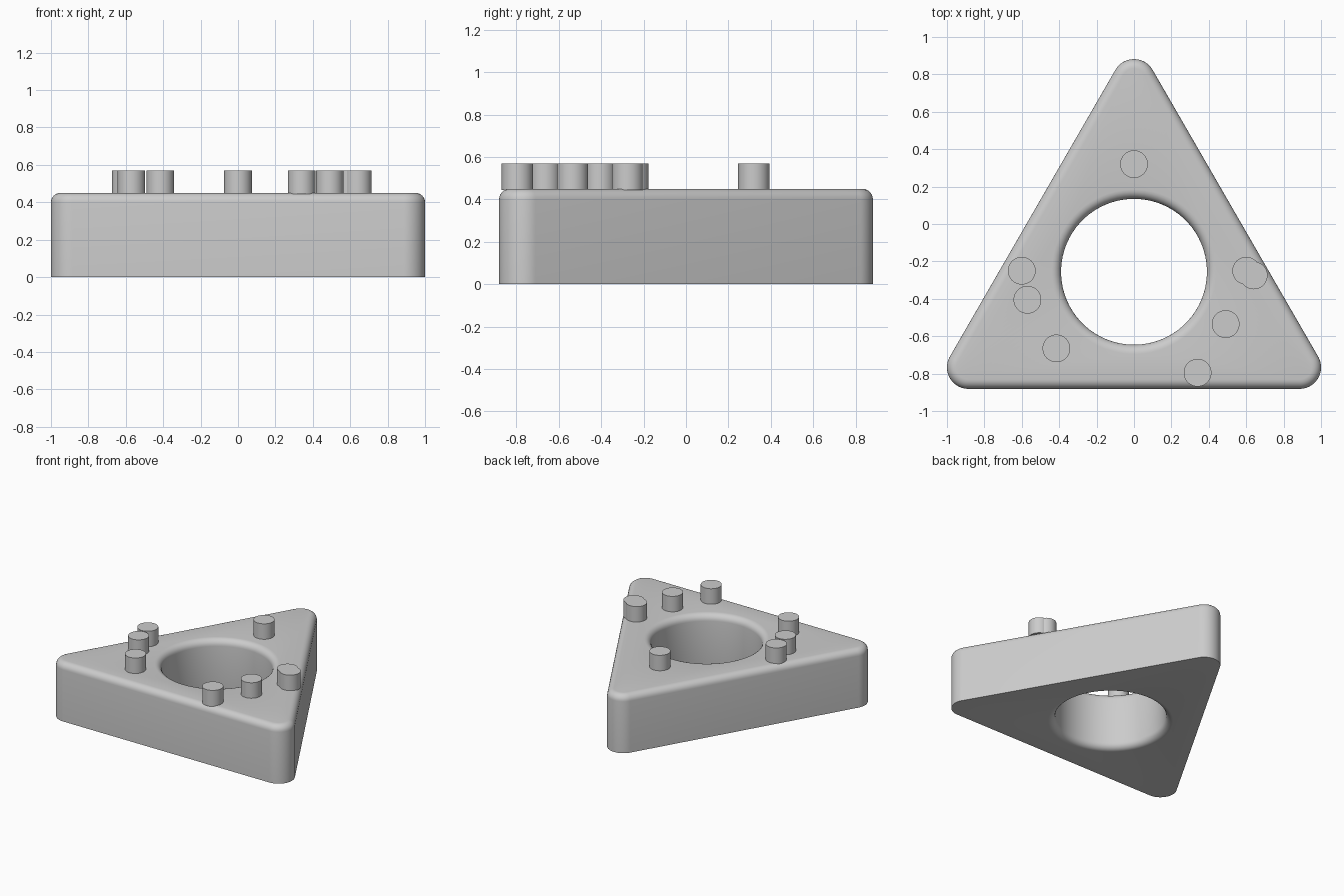
import bpy
import bmesh
from math import sin, cos, pi, radians

cube = bpy.data.objects.get("Cube")
if cube:
    bpy.data.objects.remove(cube, do_unlink=True)

grey = bpy.data.materials.new("plain grey")
grey.use_nodes = True
COLOR = (0.6, 0.6, 0.6, 1)
grey.diffuse_color = COLOR
grey.node_tree.nodes["Principled BSDF"].inputs["Base Color"].default_value = COLOR

HEIGHT = 0.45
FILLET = 0.05
CORNER = 0.115
REACH = 1.022        # centroid to corner centre
MID_Y = -0.2555      # centroid and hole centre
HOLE = 0.39
STEPS = 24           # points per triangle corner


def outer_ring(inset, z):
    """Rounded triangle outline, moved inwards by inset."""
    pts = []
    for c in range(3):
        mid = pi / 2 + c * 2 * pi / 3
        for i in range(STEPS):
            a = mid + radians(120) * (i / (STEPS - 1) - 0.5)
            r = CORNER - inset
            pts.append((REACH * cos(mid) + r * cos(a),
                        MID_Y + REACH * sin(mid) + r * sin(a), z))
    return pts


def hole_ring(radius, z):
    """Circle whose points pair up with those of the outline."""
    pts = []
    for i in range(3 * STEPS):
        a = pi / 2 + 2 * pi * (i - (STEPS - 1) / 2) / (3 * STEPS)
        pts.append((radius * cos(a), MID_Y + radius * sin(a), z))
    return pts


def finish(obj):
    obj.data.materials.append(grey)
    bpy.ops.object.select_all(action="DESELECT")
    obj.select_set(True)
    bpy.context.view_layer.objects.active = obj
    bpy.ops.object.shade_smooth_by_angle(angle=radians(35))


# Body: closed loop of rings up the outside, over the top and down the hole
arc = [radians(90) * i / 6 for i in range(7)]
rings = [outer_ring(0, 0)]
rings += [outer_ring(FILLET * (1 - cos(a)), HEIGHT - FILLET * (1 - sin(a))) for a in arc]
rings += [hole_ring(HOLE + FILLET * (1 - sin(a)), HEIGHT - FILLET * (1 - cos(a))) for a in arc]
rings += [hole_ring(HOLE + FILLET * (1 - cos(a)), FILLET * (1 - sin(a))) for a in arc]

bm = bmesh.new()
loops = [[bm.verts.new(p) for p in ring] for ring in rings]
count = 3 * STEPS
for k, lower in enumerate(loops):
    upper = loops[(k + 1) % len(loops)]
    for i in range(count):
        j = (i + 1) % count
        bm.faces.new((lower[i], lower[j], upper[j], upper[i]))
bmesh.ops.recalc_face_normals(bm, faces=bm.faces)
mesh = bpy.data.meshes.new("body")
bm.to_mesh(mesh)
bm.free()
body = bpy.data.objects.new("body", mesh)
bpy.context.collection.objects.link(body)
finish(body)

# Pegs standing on the top face
PEGS = [(0, 0.32), (-0.6, -0.25), (-0.57, -0.405), (-0.415, -0.665),
        (0.34, -0.795), (0.49, -0.535), (0.6, -0.25), (0.64, -0.275)]
BASE, TOP = 0.445, 0.57
for n, (x, y) in enumerate(PEGS):
    bpy.ops.mesh.primitive_cylinder_add(vertices=48, radius=0.074, depth=TOP - BASE,
                                        location=(x, y, (TOP + BASE) / 2))
    peg = bpy.context.object
    peg.name = f"peg_{n + 1}"
    finish(peg)
